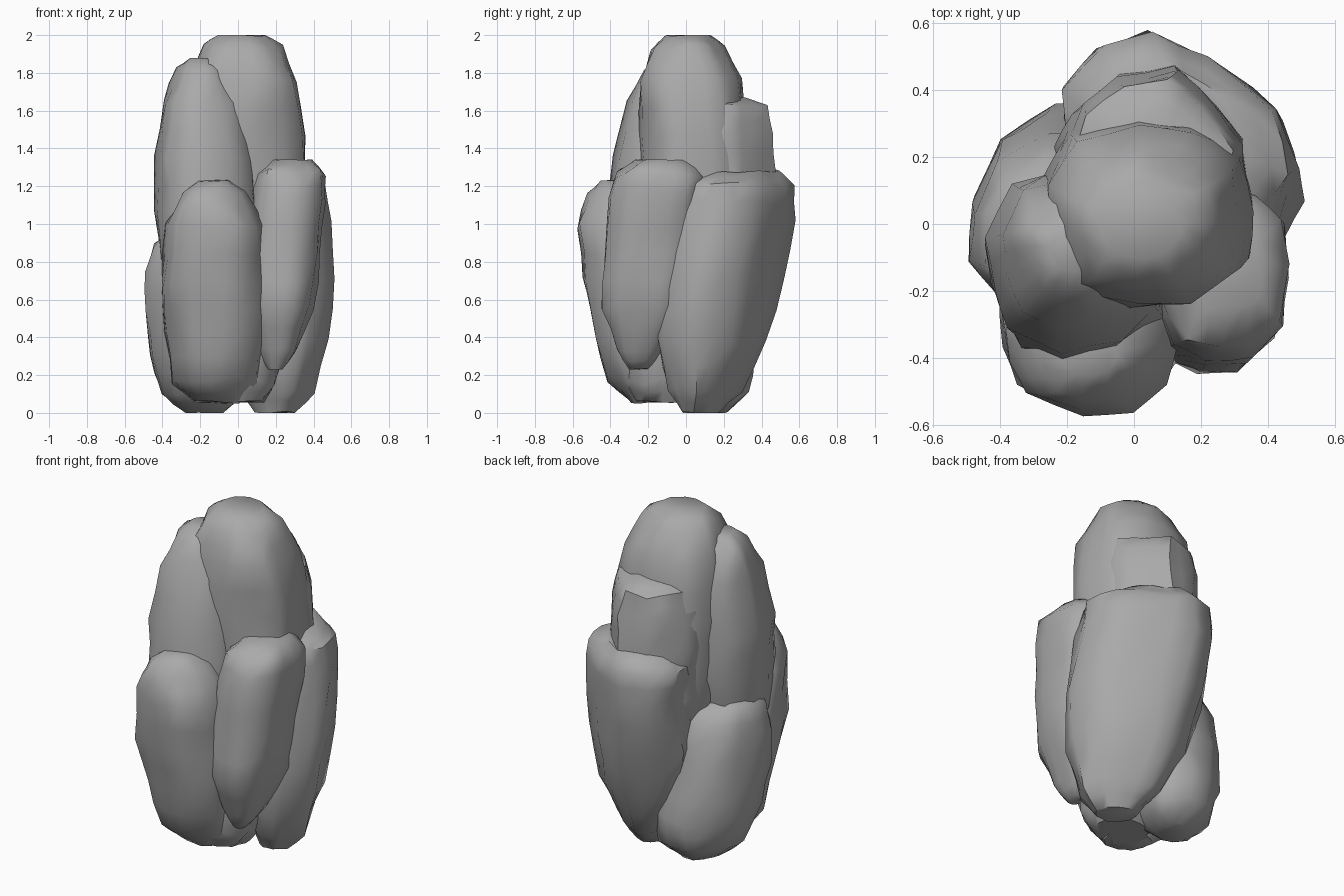
import bpy, bmesh, math, random
from mathutils import Matrix, Vector, noise

cube = bpy.data.objects.get("Cube")
if cube:
    bpy.data.objects.remove(cube, do_unlink=True)

stone = bpy.data.materials.new("grey stone")
stone.use_nodes = True
colour = (0.4, 0.4, 0.4, 1)
stone.diffuse_color = colour
stone.node_tree.nodes["Principled BSDF"].inputs["Base Color"].default_value = colour

SIDES = 11
LEVELS = (0, 0.1, 0.3, 0.55, 0.8, 0.94, 1)


def rock(name, foot, head, rx, ry, widths, seed, yaw=0):
    """Loft an uneven boulder from foot to head; widths scale each level."""
    rng = random.Random(seed)
    foot, head = Vector(foot), Vector(head)
    spin = Matrix.Rotation(math.radians(yaw), 3, "Z")
    lean = [rng.uniform(0.97, 1.04) for _ in range(SIDES)]
    bm = bmesh.new()
    rings = []
    for t, w in zip(LEVELS, widths):
        mid = foot.lerp(head, t)
        ring = []
        for i in range(SIDES):
            a = math.tau * (i + rng.uniform(-0.2, 0.2)) / SIDES
            c, s = math.cos(a), math.sin(a)
            # slightly squared cross-section
            r = w * lean[i] * rng.uniform(0.98, 1.03)
            r /= (abs(c) ** 2.5 + abs(s) ** 2.5) ** 0.4
            dz = rng.uniform(-0.025, 0.025) if 0 < t < 1 else 0
            ring.append(bm.verts.new(mid + spin @ Vector((rx * r * c, ry * r * s, dz))))
        rings.append(ring)
    for low, high in zip(rings, rings[1:]):
        for i in range(SIDES):
            j = (i + 1) % SIDES
            bm.faces.new((low[i], low[j], high[j], high[i]))
    bm.faces.new(rings[0][::-1])
    bm.faces.new(rings[-1])
    # chipped, worn surface
    bmesh.ops.subdivide_edges(bm, edges=bm.edges[:], cuts=1, smooth=0.4, use_grid_fill=True)
    bm.normal_update()
    for v in bm.verts:
        v.co += v.normal * 0.018 * noise.noise(v.co * 6 + Vector((seed, 0, 0)))
        v.co.z = min(max(v.co.z, 0), 2)
    mesh = bpy.data.meshes.new(name)
    bm.to_mesh(mesh)
    bm.free()
    mesh.materials.append(stone)
    obj = bpy.data.objects.new(name, mesh)
    bpy.context.collection.objects.link(obj)
    bpy.ops.object.select_all(action="DESELECT")
    obj.select_set(True)
    bpy.context.view_layer.objects.active = obj
    bpy.ops.object.shade_smooth_by_angle(angle=math.radians(50))


# upper boulders
rock("summit_rock", (0.05, 0.07, 0.8), (0.02, 0.01, 2), 0.32, 0.29,
     (0.8, 0.95, 1, 1, 0.93, 0.66, 0.4), 3)
rock("front_upper_rock", (-0.16, -0.15, 0.7), (-0.19, -0.07, 1.88), 0.27, 0.28,
     (0.7, 0.9, 1, 0.94, 0.76, 0.5, 0.25), 5)
rock("back_upper_rock", (0.05, 0.19, 0.8), (0.05, 0.17, 1.67), 0.27, 0.27,
     (0.8, 0.95, 1, 1, 0.98, 0.88, 0.5), 8, 45)

# lower boulders
rock("front_lower_rock", (-0.11, -0.18, 0.06), (-0.13, -0.38, 1.23), 0.28, 0.25,
     (0.45, 0.82, 0.98, 1, 0.9, 0.6, 0.3), 11)
rock("front_side_rock", (0.2, -0.25, 0.23), (0.28, -0.13, 1.34), 0.2, 0.25,
     (0.2, 0.5, 0.92, 1, 1, 0.92, 0.55), 14)
rock("back_side_rock", (0.19, 0.07, 0), (0.12, 0.27, 1.28), 0.37, 0.27,
     (0.3, 0.58, 0.87, 1, 1, 0.94, 0.65), 17, -38)
rock("back_low_rock", (-0.18, 0.12, 0), (-0.25, -0.03, 0.95), 0.25, 0.29,
     (0.35, 0.8, 1, 1, 0.94, 0.75, 0.4), 21, -28)
rock("core_rock", (-0.01, -0.13, 0.06), (0.02, -0.02, 1.1), 0.25, 0.23,
     (0.6, 0.88, 1, 1, 0.9, 0.7, 0.5), 25)
